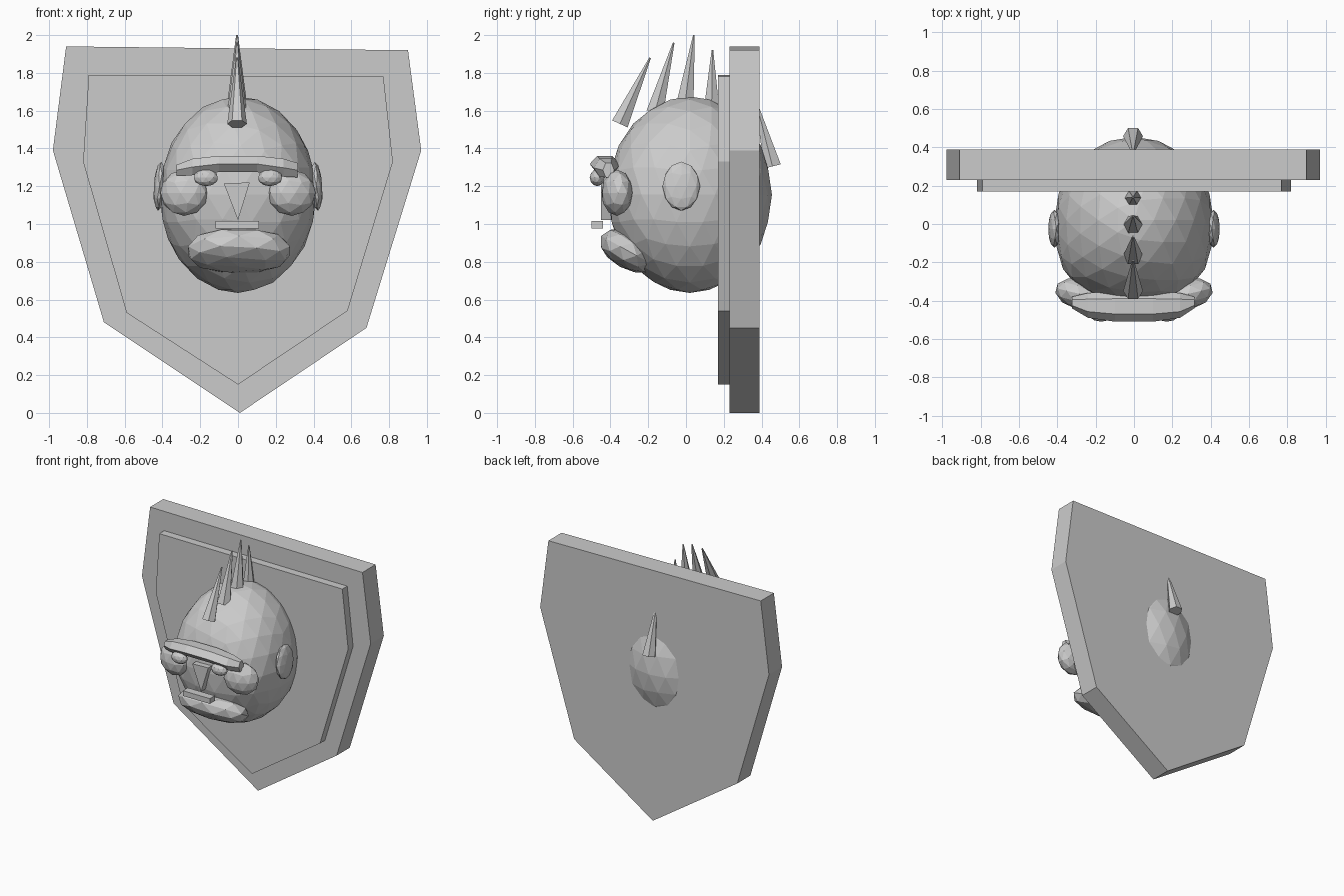
import bpy, bmesh, math
from mathutils import Vector, Matrix, Euler

if "Cube" in bpy.data.objects:
    bpy.data.objects.remove(bpy.data.objects["Cube"])

grey = bpy.data.materials.new("plain grey")
grey.diffuse_color = (0.6, 0.6, 0.6, 1)
grey.use_nodes = True
grey.node_tree.nodes["Principled BSDF"].inputs["Base Color"].default_value = grey.diffuse_color


def finish(name, bm, mirrored=False):
    bmesh.ops.recalc_face_normals(bm, faces=bm.faces)
    me = bpy.data.meshes.new(name)
    bm.to_mesh(me)
    bm.free()
    me.materials.append(grey)
    ob = bpy.data.objects.new(name, me)
    bpy.context.collection.objects.link(ob)
    if mirrored:
        ob.modifiers.new("mirror", 'MIRROR')
    return ob


def slab(name, outline, y0, y1):
    """Extrude an x-z outline between two depths."""
    bm = bmesh.new()
    front = [bm.verts.new((x, y0, z)) for x, z in outline]
    back = [bm.verts.new((x, y1, z)) for x, z in outline]
    bm.faces.new(front)
    bm.faces.new(back)
    n = len(outline)
    for i in range(n):
        j = (i + 1) % n
        bm.faces.new((front[i], front[j], back[j], back[i]))
    return finish(name, bm)


def blob(name, centre, radii, rot=(0, 0, 0), detail=2, mirrored=False, shape=None):
    """Faceted ellipsoid, with an optional reshaping rule on the unit sphere."""
    bm = bmesh.new()
    bmesh.ops.create_icosphere(bm, subdivisions=detail, radius=1)
    if shape:
        for v in bm.verts:
            v.co = shape(v.co.copy())
    mat = (Matrix.Translation(centre) @ Euler([math.radians(a) for a in rot]).to_matrix().to_4x4()
           @ Matrix.Diagonal((*radii, 1)))
    bm.transform(mat)
    return finish(name, bm, mirrored)


def spike(name, base, tip, radius=0.052):
    """Six-sided cone leaning from base to tip in the y-z plane."""
    a, b = Vector((-0.005, *base)), Vector((-0.005, *tip))
    d = b - a
    bm = bmesh.new()
    bmesh.ops.create_cone(bm, cap_ends=True, segments=6, radius1=radius, radius2=0.005, depth=d.length)
    lean = math.atan2(-d.y, d.z)
    bm.transform(Matrix.Translation((a + b) / 2) @ Matrix.Rotation(lean, 4, 'X')
                 @ Matrix.Rotation(math.radians(30), 4, 'Z'))
    return finish(name, bm)


# Shield-shaped wall plaque and its raised panel
slab("plaque", [(-0.91, 1.94), (0.90, 1.92), (0.97, 1.39), (0.68, 0.45),
                (0.01, 0.0), (-0.71, 0.48), (-0.98, 1.39)], 0.23, 0.39)
slab("plaque_panel", [(-0.79, 1.79), (0.77, 1.78), (0.82, 1.33), (0.58, 0.54),
                      (0.0, 0.15), (-0.59, 0.53), (-0.82, 1.33)], 0.17, 0.232)


# Head, a little squarer across the face
def square_face(p):
    if p.y < 0:
        p.x *= 1 + 0.3 * p.y * p.y
    return p


blob("head", (0, 0.02, 1.155), (0.415, 0.435, 0.52), detail=3, shape=square_face)

# Ears, cheeks and eyes as mirrored pairs
blob("ears", (0.415, -0.025, 1.2), (0.032, 0.1, 0.13), rot=(0, -4, 0), mirrored=True)
blob("cheeks", (0.285, -0.365, 1.165), (0.13, 0.08, 0.122), rot=(0, 0, 14), mirrored=True)
blob("eyes", (0.17, -0.47, 1.245), (0.066, 0.04, 0.045), mirrored=True)

# Brow ridge: hexagonal rings along x (x, y, z, half depth, half height)
bm = bmesh.new()
rings = []
for x, y, z, ry, rz in [(-0.325, -0.41, 1.285, 0.03, 0.03), (-0.24, -0.425, 1.302, 0.065, 0.046),
                        (-0.1, -0.43, 1.318, 0.08, 0.045), (0.1, -0.43, 1.318, 0.08, 0.045),
                        (0.24, -0.425, 1.298, 0.065, 0.05), (0.315, -0.41, 1.285, 0.03, 0.04)]:
    rings.append([bm.verts.new((x, y + ry * math.cos(k * math.pi / 3), z + rz * math.sin(k * math.pi / 3) * 1.1))
                  for k in range(6)])
for r, s in zip(rings, rings[1:]):
    for k in range(6):
        bm.faces.new((r[k], r[(k + 1) % 6], s[(k + 1) % 6], s[k]))
bm.faces.new(rings[0])
bm.faces.new(rings[-1])
finish("brow", bm)

# Nose wedge and upper lip bar
slab("nose", [(-0.075, 1.215), (0.062, 1.22), (0, 1.02)], -0.45, -0.35)
slab("lip_bar", [(-0.12, 0.975), (0.11, 0.975), (0.11, 1.015), (-0.12, 1.015)], -0.5, -0.44)


# Heavy mouth, blocky and tilted down towards the jaw
def blocky(p):
    p.x = math.copysign(abs(p.x) ** 0.8, p.x)
    p.z = math.copysign(abs(p.z) ** 0.85, p.z)
    return p


blob("mouth", (0.005, -0.305, 0.857), (0.28, 0.165, 0.095), rot=(-29, 0, 0), shape=blocky)

# Crest of spikes from brow to nape
for i, (base, tip) in enumerate([((-0.35, 1.53), (-0.19, 1.88)), ((-0.165, 1.59), (-0.065, 1.96)),
                                 ((-0.005, 1.64), (0.042, 2.0)), ((0.135, 1.57), (0.14, 1.92)),
                                 ((0.458, 1.305), (0.37, 1.65))]):
    spike("crest_spike_%d" % (i + 1), base, tip)
